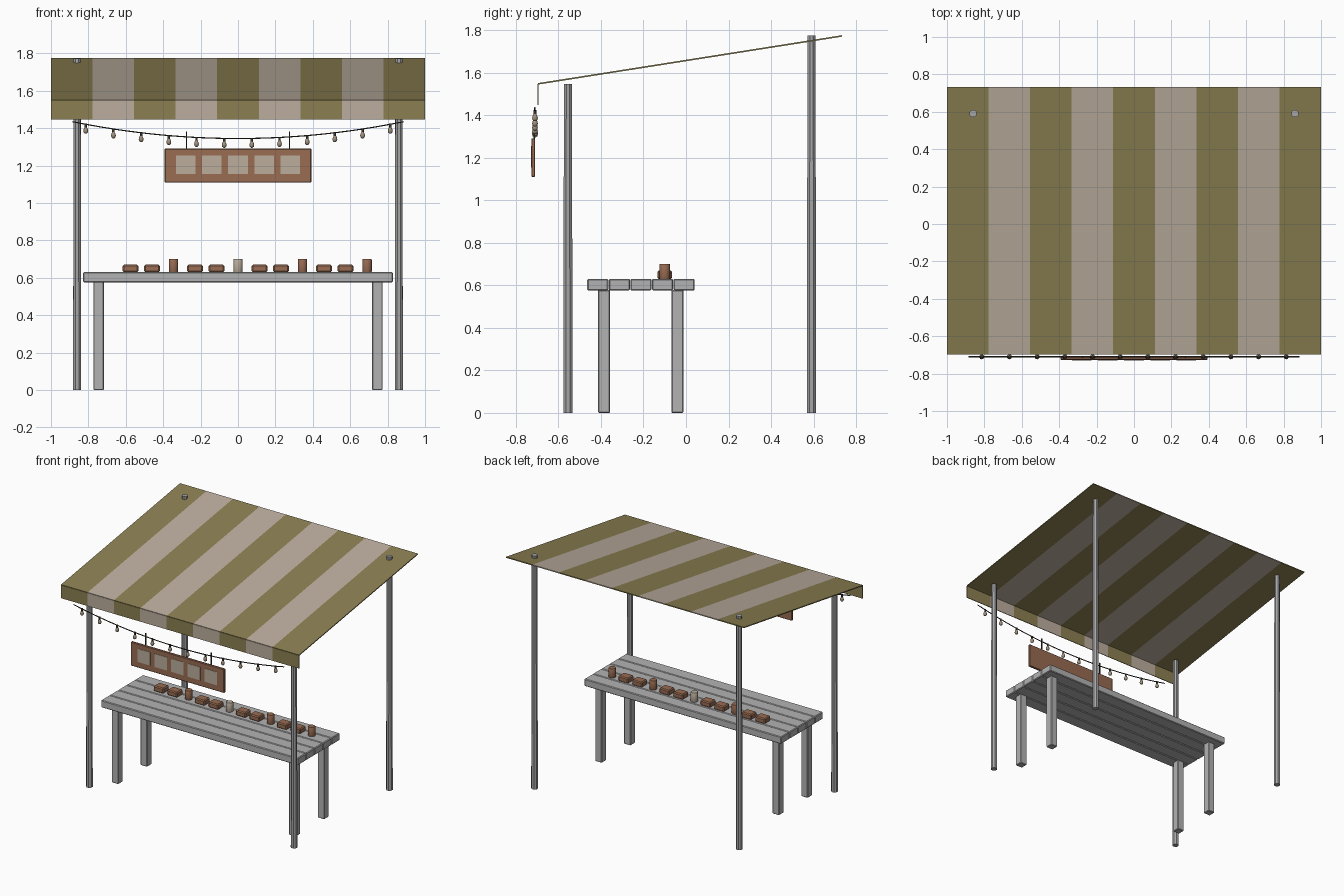
import bpy, bmesh, math
from mathutils import Vector

if "Cube" in bpy.data.objects:
    bpy.data.objects.remove(bpy.data.objects["Cube"])


def material(name, rgb):
    m = bpy.data.materials.new(name)
    m.diffuse_color = (*rgb, 1)
    m.use_nodes = True
    m.node_tree.nodes["Principled BSDF"].inputs["Base Color"].default_value = m.diffuse_color
    return m


OLIVE = material("olive_cloth", (0.26, 0.215, 0.085))
PALE = material("pale_cloth", (0.50, 0.42, 0.34))
GREY = material("grey_timber", (0.45, 0.45, 0.45))
STEEL = material("grey_metal", (0.38, 0.38, 0.39))
BROWN = material("brown_wood", (0.32, 0.15, 0.085))
PANEL = material("sign_panel", (0.50, 0.42, 0.33))
DARK = material("dark_cord", (0.045, 0.035, 0.025))
GLASS = material("bulb_glass", (0.36, 0.29, 0.21))


def finish(name, bm, *mats):
    me = bpy.data.meshes.new(name)
    bmesh.ops.recalc_face_normals(bm, faces=bm.faces)
    bm.to_mesh(me)
    bm.free()
    ob = bpy.data.objects.new(name, me)
    bpy.context.collection.objects.link(ob)
    for m in mats:
        me.materials.append(m)
    return ob


def box(name, centre, size, mat, bevel=0.0):
    bm = bmesh.new()
    bmesh.ops.create_cube(bm, size=1)
    for v in bm.verts:
        v.co = Vector(v.co[i] * size[i] + centre[i] for i in range(3))
    if bevel:
        bmesh.ops.bevel(bm, geom=bm.edges[:], offset=bevel, segments=1, affect='EDGES')
    return finish(name, bm, mat)


def lathe(name, x, y, profile, sides, mat, smooth=True):
    """Solid of revolution about a vertical axis; profile is (radius, z) pairs."""
    bm = bmesh.new()
    rings = []
    for r, z in profile:
        rings.append([bm.verts.new((x + r * math.cos(2 * math.pi * (i + .5) / sides),
                                    y + r * math.sin(2 * math.pi * (i + .5) / sides), z))
                      for i in range(sides)])
    for a, b in zip(rings, rings[1:]):
        for i in range(sides):
            j = (i + 1) % sides
            bm.faces.new((a[i], a[j], b[j], b[i]))
    bm.faces.new(rings[0])
    bm.faces.new(rings[-1])
    for f in bm.faces:
        f.smooth = smooth and len(f.verts) == 4
    return finish(name, bm, mat)


def striped_sheet(name, front, back, thickness):
    """Nine stripes across x, spanning two (y, z) edge points."""
    bm = bmesh.new()
    cols = [[bm.verts.new((-1 + 2 * i / 9, y, z)) for y, z in (front, back)] for i in range(10)]
    for i in range(9):
        f = bm.faces.new((cols[i][0], cols[i + 1][0], cols[i + 1][1], cols[i][1]))
        f.material_index = i % 2
    ob = finish(name, bm, OLIVE, PALE)
    mod = ob.modifiers.new("cloth_thickness", 'SOLIDIFY')
    mod.thickness = thickness
    mod.offset = 0
    return ob


# Awning roof and front valance
striped_sheet("awning_roof", (-0.695, 1.547), (0.733, 1.772), 0.007)
striped_sheet("awning_valance", (-0.695, 1.448), (-0.695, 1.547), 0.005)

# Four posts, the rear pair poking through the cloth
for side, x in (("left", -0.86), ("right", 0.86)):
    for end, y, top in (("front", -0.555, 1.545), ("back", 0.59, 1.774)):
        lathe(f"{end}_{side}_post", x, y, [(0.0235, 0), (0.0205, top)], 8, STEEL, False)

# Table planks and legs
for i in range(5):
    box(f"table_plank_{i + 1}", (0, -0.415 + 0.1015 * i, 0.603), (1.655, 0.099, 0.055), GREY, 0.005)
for side, x in (("left", -0.745), ("right", 0.745)):
    for end, y in (("front", -0.385), ("back", -0.04)):
        box(f"table_{end}_{side}_leg", (x, y, 0.289), (0.056, 0.056, 0.578), GREY, 0.004)

# Row of goods: two boxes, then a jar, repeated
for i in range(12):
    x = -0.575 + 0.115 * i
    if i % 3 == 2:
        lathe(f"jar_{i // 3 + 1}", x, -0.1,
              [(0.024, 0.629), (0.026, 0.633), (0.026, 0.696), (0.024, 0.70)],
              12, PALE if i == 5 else BROWN)
    else:
        box(f"goods_box_{i + 1}", (x, -0.1, 0.65), (0.084, 0.07, 0.041), BROWN, 0.007)


def cord_z(x):
    return 1.345 + 0.09 * (x / 0.885) ** 2


# Hanging sign with five pale panels on its face
box("sign_board", (0, -0.718, 1.2), (0.785, 0.018, 0.182), BROWN, 0.004)
for i in range(5):
    box(f"sign_panel_{i + 1}", (-0.28 + 0.14 * i, -0.7275, 1.204), (0.105, 0.003, 0.1), PANEL)
for side, x in (("left", -0.275), ("right", 0.275)):
    box(f"sign_{side}_hanger", (x, -0.714, 1.334), (0.006, 0.006, 0.096), DARK)

# Sagging light cord
curve = bpy.data.curves.new("light_cord", 'CURVE')
curve.dimensions = '3D'
curve.bevel_depth = 0.0035
curve.bevel_resolution = 1
curve.use_fill_caps = True
spline = curve.splines.new('POLY')
spline.points.add(24)
for i, p in enumerate(spline.points):
    x = 0.885 * (i / 12 - 1)
    p.co = (x, -0.71, cord_z(x), 1)
cord = bpy.data.objects.new("light_cord", curve)
curve.materials.append(DARK)
bpy.context.collection.objects.link(cord)

# Bulbs and sockets along the cord
for i in range(12):
    x = -0.814 + 0.148 * i
    z = cord_z(x)
    lathe(f"bulb_socket_{i + 1}", x, -0.71, [(0.007, z - 0.018), (0.007, z + 0.003)], 8, DARK)
    lathe(f"bulb_{i + 1}", x, -0.71,
          [(0.004, z - 0.05), (0.011, z - 0.045), (0.0135, z - 0.035),
           (0.011, z - 0.025), (0.006, z - 0.015)], 10, GLASS)
